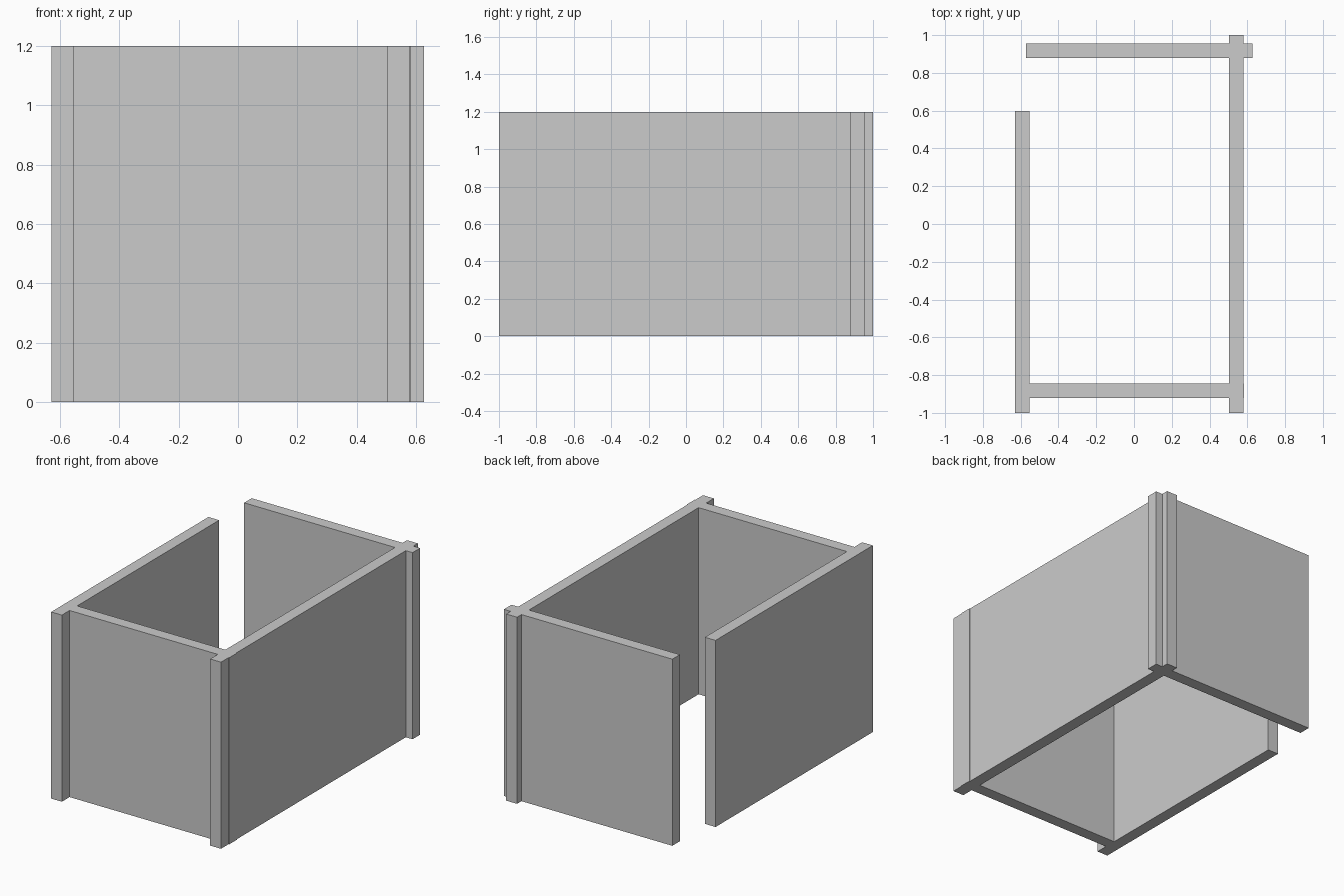
import bpy

if "Cube" in bpy.data.objects:
    bpy.data.objects.remove(bpy.data.objects["Cube"])

HEIGHT = 1.2


def wall(name, x0, x1, y0, y1):
    """Upright flat panel standing on the floor, given by its plan rectangle."""
    bpy.ops.mesh.primitive_cube_add(
        size=1, location=((x0 + x1) / 2, (y0 + y1) / 2, HEIGHT / 2))
    ob = bpy.context.object
    ob.name = name
    ob.scale = (x1 - x0, y1 - y0, HEIGHT)
    bpy.ops.object.transform_apply(location=False, rotation=False, scale=True)
    return ob


# Long side walls
wall("right_wall", 0.502, 0.579, -1.0, 1.0)
wall("left_wall", -0.629, -0.553, -1.0, 0.598)

# Cross walls, running through the side walls at the corners
wall("front_wall", -0.615, 0.583, -0.922, -0.845)
wall("back_wall", -0.571, 0.627, 0.878, 0.955)
